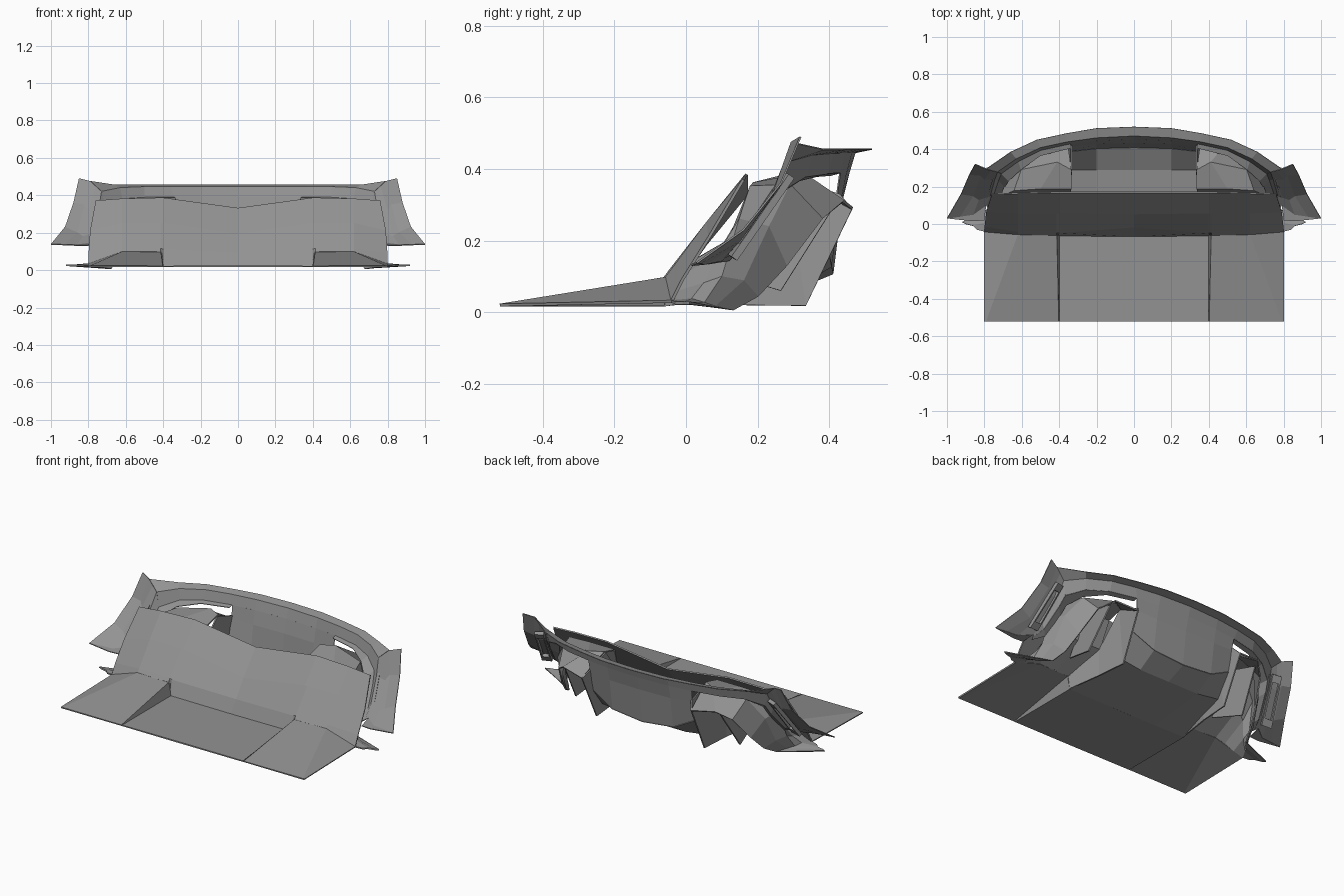
import bpy

grey = bpy.data.materials.new("dark_grey")
grey.diffuse_color = (.29, .29, .29, 1)


def finish(name, verts, faces, thick):
    """Make a mesh from half-side data, thicken it and mirror it across x."""
    me = bpy.data.meshes.new(name)
    me.from_pydata(verts, [], faces)
    me.materials.append(grey)
    ob = bpy.data.objects.new(name, me)
    bpy.context.collection.objects.link(ob)
    mi = ob.modifiers.new("mirror", "MIRROR")
    mi.use_clip = True
    if thick:
        so = ob.modifiers.new("solid", "SOLIDIFY")
        so.thickness = thick
        so.offset = 0
    return ob


def sheet(name, rows, thick=0.008):
    """Loft a panel through rows of equally many points."""
    n = len(rows[0])
    verts = [p for r in rows for p in r]
    faces = [(i * n + j, i * n + j + 1, (i + 1) * n + j + 1, (i + 1) * n + j)
             for i in range(len(rows) - 1) for j in range(n - 1)]
    return finish(name, verts, faces, thick)


def ring(name, outer, shrink, thick):
    """Flat frame: a polygon with a smaller copy of itself cut out."""
    n = len(outer)
    c = [sum(p[k] for p in outer) / n for k in range(3)]
    inner = [tuple(c[k] + (p[k] - c[k]) * shrink for k in range(3)) for p in outer]
    faces = [(i, (i + 1) % n, n + (i + 1) % n, n + i) for i in range(n)]
    return finish(name, outer + inner, faces, thick)


# Floor tray with the tunnel ramps rising towards the back
floor_rear = [(0, -.065, .02), (.4, -.06, .02), (.415, -.06, .095),
              (.62, -.055, .095), (.8, -.04, .03)]
sheet("floor_tray",
      [[(0, -.52, .02), (.4, -.52, .02), (.405, -.52, .02), (.79, -.52, .02), (.8, -.52, .02)],
       floor_rear])

# Sloped closing panel
sheet("closing_panel",
      [floor_rear,
       [(0, -.015, .09), (.4, -.045, .11), (.415, -.045, .115), (.62, -.04, .115), (.798, -.01, .09)],
       [(0, .055, .19), (.4, .06, .25), (.415, .06, .25), (.62, .06, .25), (.79, .065, .21)],
       [(0, .17, .33), (.4, .17, .385), (.415, .17, .385), (.62, .165, .38), (.76, .16, .37)]])

# Central keel between the tunnels
sheet("keel",
      [[(0, -.065, .02), (.2, -.063, .02), (.4, -.06, .02)],
       [(0, .29, .06), (.2, .29, .06), (.345, .29, .08)],
       [(0, .41, .11), (.2, .405, .13), (.335, .39, .2)]])

# Keel side walls ending in long fins
sheet("tunnel_inner_wall",
      [[(.4, -.06, .02), (.37, .15, .02), (.355, .335, .018), (.36, .465, .29)],
       [(.412, -.055, .09), (.35, .13, .2), (.335, .28, .38), (.335, .43, .33)]])

# Tunnel roof, outlet rim and outer skirt as one lofted panel
sheet("tunnel_roof",
      [[(.415, -.06, .095), (.5, -.06, .095), (.62, -.055, .095), (.68, -.05, .075),
        (.74, -.045, .05), (.8, -.04, .03), (.84, -.03, .026)],
       [(.35, .13, .2), (.5, .13, .2), (.63, .12, .2), (.69, .09, .16),
        (.73, .05, .08), (.77, .015, .035), (.86, -.01, .026)],
       [(.335, .19, .36), (.5, .19, .36), (.64, .18, .35), (.71, .15, .26),
        (.73, .1, .1), (.75, .05, .025), (.88, -.005, .026)],
       [(.335, .29, .385), (.41, .33, .385), (.6, .29, .355), (.68, .23, .24),
        (.7, .16, .09), (.72, .08, .015), (.9, 0, .026)],
       [(.36, .465, .29), (.5, .44, .31), (.57, .38, .26), (.62, .28, .13),
        (.65, .2, .045), (.68, .13, .006), (.92, .01, .026)]])

# Short strake inside each tunnel
sheet("strake", [[(.5, .06, .12), (.54, .265, .06)], [(.5, .2, .35), (.51, .41, .29)]])

# Bumper top flange and upper band, running over the vents
band_bottom = [(.34, .43, .39), (.5, .395, .388), (.62, .335, .38), (.71, .27, .34)]
sheet("bumper_band",
      [[(0, .52, .456), (.2, .512, .456), (.36, .485, .456), (.52, .45, .456),
        (.66, .385, .455), (.79, .295, .475)],
       [(0, .472, .446), (.2, .462, .446), (.36, .44, .446), (.5, .41, .445),
        (.63, .35, .44), (.73, .28, .42)],
       [(0, .455, .39), (.2, .447, .39)] + band_bottom], .004)

# Lip turning inwards above each vent and down the corner
sheet("vent_lip",
      [band_bottom + [(.725, .235, .28), (.755, .145, .17), (.78, .08, .14)],
       [(.34, .405, .383), (.5, .365, .38), (.605, .29, .362), (.67, .23, .31),
        (.69, .2, .25), (.73, .12, .145), (.77, .06, .135)]], .004)

# Centre bumper face
sheet("bumper_face",
      [[(0, .455, .39), (.2, .447, .39), (.34, .43, .39)],
       [(0, .435, .31), (.2, .43, .31), (.335, .42, .32)],
       [(0, .41, .11), (.2, .405, .13), (.335, .39, .2)]], .004)

# Corner panel sweeping down from the band to the arch, flange to inner edge
sheet("corner_panel",
      [[(.85, .32, .49), (.88, .265, .36), (.925, .16, .23), (1, .03, .138)],
       [(.79, .295, .475), (.82, .26, .35), (.86, .15, .2), (.93, .04, .138)],
       [(.762, .288, .449), (.8, .24, .32), (.83, .13, .18), (.86, .05, .135)],
       [(.73, .28, .42), (.745, .24, .33), (.77, .15, .2), (.79, .1, .145)],
       [(.71, .27, .34), (.725, .235, .28), (.755, .145, .17), (.78, .08, .14)]], .005)
sheet("corner_foot",
      [[(.93, .04, .138), (.86, .05, .135), (.79, .1, .145)],
       [(1, .03, .138), (.86, .015, .132), (.8, .02, .132)]], .005)

# Frame of the slanted side slot
ring("side_slot_frame",
     [(.74, .28, .385), (.79, .295, .38), (.85, .135, .15), (.79, .125, .155)], .7, .02)
